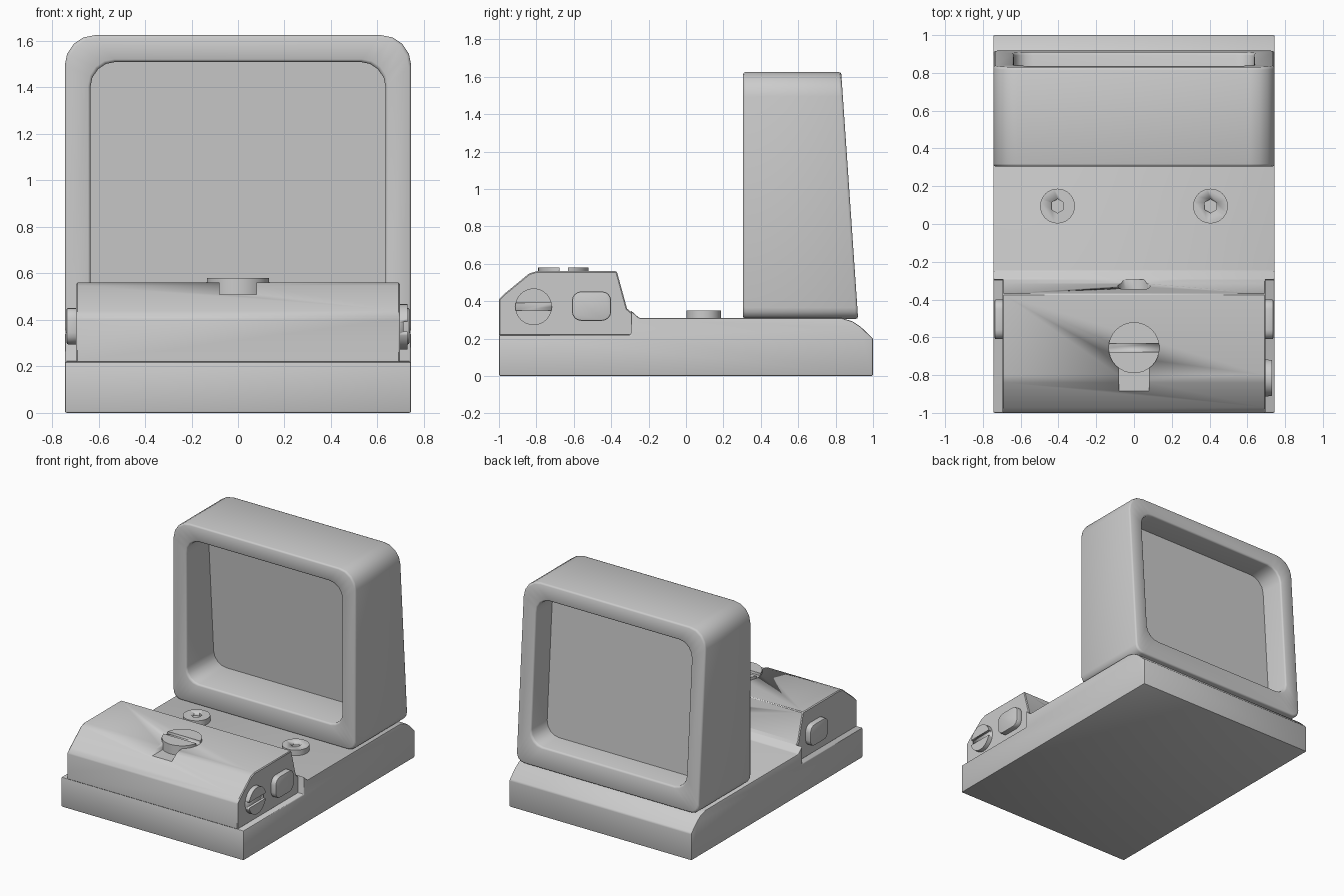
import bpy, bmesh, math
from mathutils import Matrix, Vector

if "Cube" in bpy.data.objects:
    bpy.data.objects.remove(bpy.data.objects["Cube"])

grey = bpy.data.materials.new("light_grey")
grey.diffuse_color = (0.6, 0.6, 0.6, 1)
grey.use_nodes = True
grey.node_tree.nodes["Principled BSDF"].inputs["Base Color"].default_value = grey.diffuse_color


def add(name, bm, bevel=0, segs=2, smooth=35):
    bmesh.ops.recalc_face_normals(bm, faces=bm.faces)
    me = bpy.data.meshes.new(name)
    bm.to_mesh(me)
    bm.free()
    ob = bpy.data.objects.new(name, me)
    bpy.context.collection.objects.link(ob)
    me.materials.append(grey)
    bpy.ops.object.select_all(action='DESELECT')
    ob.select_set(True)
    bpy.context.view_layer.objects.active = ob
    if bevel:
        m = ob.modifiers.new("bevel", 'BEVEL')
        m.width, m.segments, m.limit_method = bevel, segs, 'ANGLE'
        m.angle_limit = math.radians(40)
        bpy.ops.object.modifier_apply(modifier=m.name)
    bpy.ops.object.shade_smooth_by_angle(angle=math.radians(smooth))
    return ob


def cut(ob, cutter):
    m = ob.modifiers.new("cut", 'BOOLEAN')
    m.operation, m.object, m.solver = 'DIFFERENCE', cutter, 'EXACT'
    bpy.context.view_layer.objects.active = ob
    bpy.ops.object.modifier_apply(modifier=m.name)
    bpy.data.objects.remove(cutter)


def strip(bm, a, b):
    n = len(a)
    for i in range(n):
        j = (i + 1) % n
        bm.faces.new((a[i], a[j], b[j], b[i]))


def prism(pts, x0, x1):
    """Extrude a (y, z) outline along x."""
    bm = bmesh.new()
    a = [bm.verts.new((x0, y, z)) for y, z in pts]
    b = [bm.verts.new((x1, y, z)) for y, z in pts]
    strip(bm, a, b)
    bm.faces.new(a)
    bm.faces.new(b)
    return bm


def box(lo, hi):
    return prism([(lo[1], lo[2]), (hi[1], lo[2]), (hi[1], hi[2]), (lo[1], hi[2])], lo[0], hi[0])


def cyl(c, r, depth, axis='Z', n=32):
    bm = bmesh.new()
    rot = {'X': Matrix.Rotation(math.pi / 2, 4, 'Y'), 'Y': Matrix.Rotation(math.pi / 2, 4, 'X'),
           'Z': Matrix()}[axis]
    bmesh.ops.create_cone(bm, cap_ends=True, segments=n, radius1=r, radius2=r, depth=depth,
                          matrix=Matrix.Translation(Vector(c)) @ rot)
    return bm


def round_rect(u0, u1, v0, v1, r_low, r_top, n=4):
    pts = []
    for cu, cv, r, a0 in ((u1 - r_top, v1 - r_top, r_top, 0), (u0 + r_top, v1 - r_top, r_top, 90),
                          (u0 + r_low, v0 + r_low, r_low, 180), (u1 - r_low, v0 + r_low, r_low, 270)):
        for i in range(n + 1):
            a = math.radians(a0 + 90 * i / n)
            pts.append((cu + r * math.cos(a), cv + r * math.sin(a)))
    return pts


# base plate with rounded rear edge and lowered front shelf
add("base_plate", prism([(-1, 0), (1, 0), (1, .2), (.935, .262), (.89, .292), (.83, .31),
                         (-.25, .31), (-.295, .35), (-.295, .22), (-1, .22)], -.745, .745), .008)

# electronics housing
housing = add("front_housing", prism([(-1, .215), (-1, .41), (-.97, .44), (-.84, .547), (-.80, .56),
                                      (-.37, .56), (-.315, .36), (-.25, .305), (-.25, .215)],
                                     -.697, .697), .006, 1)
cut(housing, add("notch_cutter", box((-.08, -1.1, .51), (.08, -.72, .7))))
cut(housing, add("emitter_cutter", cyl((0, -.245, .41), .085, .2, 'Y')))

# lens hood: rounded frame with slanted rear face
def rear(z):
    return .92 - .09 * (z - .31) / 1.31


outer = round_rect(-.745, .745, .305, 1.625, .06, .13)
inner = round_rect(-.635, .635, .46, 1.51, .10, .11)
bm = bmesh.new()
of = [bm.verts.new((x, .305, z)) for x, z in outer]
ob_ = [bm.verts.new((x, rear(z), z)) for x, z in outer]
nf = [bm.verts.new((x, .305, z)) for x, z in inner]
nb = [bm.verts.new((x, rear(z), z)) for x, z in inner]
strip(bm, of, ob_)
strip(bm, ob_, nb)
strip(bm, nb, nf)
strip(bm, nf, of)
add("lens_hood", bm, .014, 2, 50)

# tilted lens inside the hood
bm = bmesh.new()
pane = round_rect(-.64, .64, .455, 1.515, .10, .11)
a = [bm.verts.new((x, rear(z) - .28, z)) for x, z in pane]
b = [bm.verts.new((x, rear(z) - .19, z)) for x, z in pane]
strip(bm, a, b)
bm.faces.new(a)
bm.faces.new(b)
add("lens", bm)

# deck screws with hex sockets
for side, s in (("left", -1), ("right", 1)):
    screw = add("deck_screw_" + side, cyl((s * .405, .095, .32), .092, .06))
    cut(screw, add("hex_cutter", cyl((s * .405, .095, .35), .037, .04, n=6)))

# top adjuster with slot
top = add("top_adjuster", cyl((0, -.655, .54), .135, .08))
cut(top, add("slot_cutter", box((-.2, -.677, .562), (.2, -.632, .7))))
add("top_adjuster_stem", cyl((0, -.69, .53), .08, .05))

# side adjuster with slot
side_adj = add("side_adjuster", cyl((.705, -.815, .37), .098, .05, 'X'))
cut(side_adj, add("slot_cutter", box((.712, -1, .35), (.8, -.6, .39))))

# side buttons
for side, s in (("left", -1), ("right", 1)):
    add("button_" + side, prism(round_rect(-.61, -.40, .295, .452, .05, .05), s * .68, s * .738), .008)
